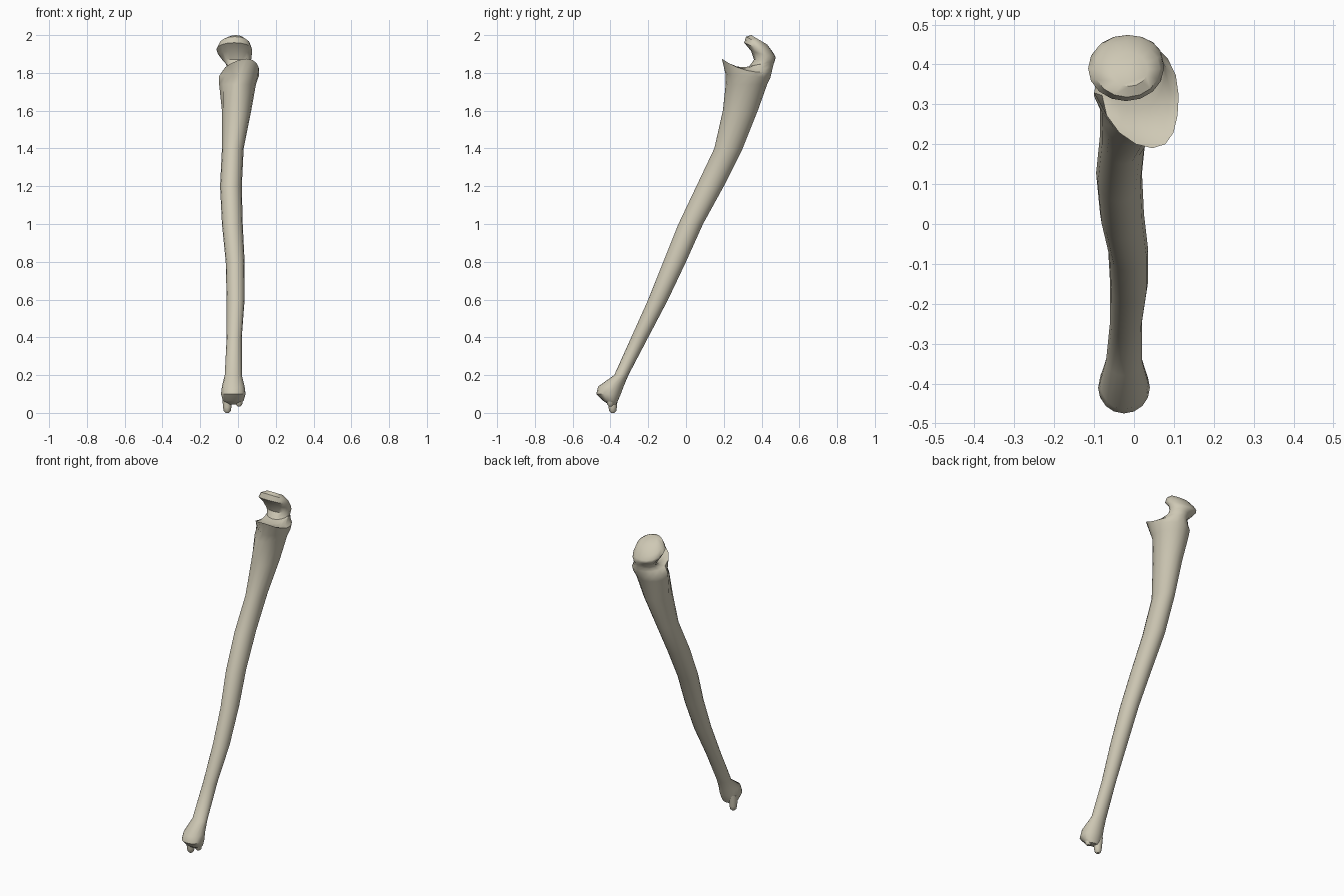
import bpy
import bmesh
from math import sin, cos, tau, radians

cube = bpy.data.objects.get("Cube")
if cube:
    bpy.data.objects.remove(cube, do_unlink=True)

SIDES = 16

# One flat ivory colour for the whole bone
ivory = bpy.data.materials.new("ivory bone")
ivory.use_nodes = True
colour = (0.62, 0.58, 0.46, 1)
ivory.diffuse_color = colour
bsdf = ivory.node_tree.nodes["Principled BSDF"]
bsdf.inputs["Base Color"].default_value = colour
bsdf.inputs["Roughness"].default_value = 0.8


def section(front, back, x_min, x_max, skew=0, sag=0, dent=0):
    """Closed ring spanning a front and a back (y, z) point.
    skew slides the front sideways, sag lowers the middle,
    dent hollows the front right quarter."""
    middle, half = (x_min + x_max) / 2, (x_max - x_min) / 2
    ring = []
    for i in range(SIDES):
        angle = tau * i / SIDES
        u, s = cos(angle), sin(angle)
        t = (1 + u) / 2
        x = middle + half * s + skew * max(u, 0) ** 2
        if s < 0 and u > 0:
            x += dent * -s * u * 2
        y = back[0] + (front[0] - back[0]) * t
        z = back[1] + (front[1] - back[1]) * t - sag * (1 - u * u)
        ring.append((x, y, z))
    return ring


def loft(name, rings):
    """Skin a list of rings into one closed, smooth object."""
    bm = bmesh.new()
    loops = [[bm.verts.new(p) for p in ring] for ring in rings]
    for low, high in zip(loops, loops[1:]):
        for i in range(SIDES):
            j = (i + 1) % SIDES
            bm.faces.new((low[i], low[j], high[j], high[i]))
    bm.faces.new(loops[0])
    bm.faces.new(loops[-1])
    bmesh.ops.recalc_face_normals(bm, faces=bm.faces)
    mesh = bpy.data.meshes.new(name)
    bm.to_mesh(mesh)
    bm.free()
    mesh.materials.append(ivory)
    obj = bpy.data.objects.new(name, mesh)
    bpy.context.collection.objects.link(obj)
    bpy.ops.object.select_all(action="DESELECT")
    obj.select_set(True)
    bpy.context.view_layer.objects.active = obj
    bpy.ops.object.shade_smooth_by_angle(angle=radians(42))
    return obj


# Lower knob and slanted shaft: height, front y, back y, x range
levels = [
    (.045, -.41, -.37, -.06, .01),
    (.065, -.44, -.36, -.08, .03),
    (.1, -.475, -.345, -.09, .04),
    (.14, -.465, -.33, -.085, .035),
    (.2, -.38, -.305, -.07, .02),
    (.4, -.29, -.2, -.06, .02),
    (.6, -.2, -.095, -.06, .035),
    (.8, -.12, 0, -.065, .035),
    (1, -.04, .09, -.085, .025),
    (1.2, .055, .2, -.095, .02),
    (1.4, .15, .3, -.085, .03),
    (1.6, .195, .38, -.085, .07),
]
rings = [section((f, z), (b, z), lo, hi) for z, f, b, lo, hi in levels]

# Flared upper end with its side hollow and the raised front lip
rings += [
    section((.21, 1.74), (.43, 1.74), -.1, .095, dent=.02),
    section((.21, 1.79), (.447, 1.775), -.1, .11, skew=.02, dent=.03),
    section((.19, 1.875), (.455, 1.81), -.08, .112, skew=.03, sag=.03),
]

# Inside of the notch, sweeping round into the hook
rings += [
    section((.22, 1.842), (.46, 1.832), -.065, .09, skew=.02, sag=.018),
    section((.285, 1.825), (.465, 1.85), -.06, .075),
    section((.335, 1.835), (.47, 1.862), -.065, .07),
    section((.36, 1.87), (.472, 1.872), -.085, .07),
    section((.345, 1.915), (.474, 1.88), -.105, .073),
    section((.308, 1.96), (.472, 1.888), -.115, .075),
]

# Domed slanting cap of the hook
rings += [
    section((.318, 1.992), (.46, 1.91), -.1, .065),
    section((.345, 2), (.43, 1.95), -.06, .035),
]
loft("bone_shaft_and_hook", rings)

# Small pointed spur and a low bump under the lower knob
def spur(name, x, y, tip, width):
    rows = [(tip, .4), (tip + .01, .85), (tip + .03, 1), (.1, 1.3)]
    loft(name, [section((y - width * k, z), (y + width * k, z),
                        x - width * k, x + width * k) for z, k in rows])


spur("lower_spur", -.057, -.388, 0, .022)
spur("lower_bump", .005, -.4, .035, .02)
